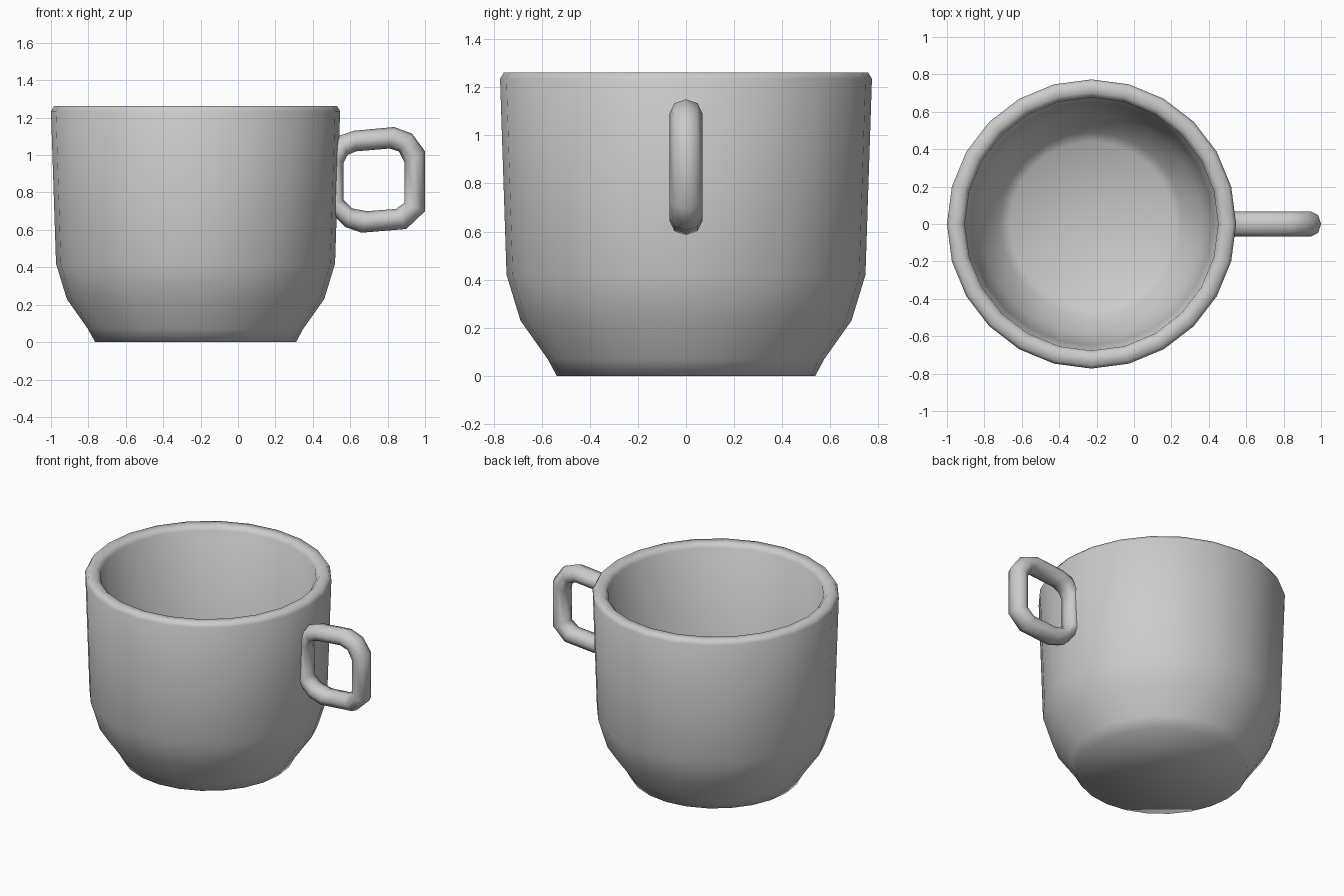
import bpy, bmesh, math

if "Cube" in bpy.data.objects:
    bpy.data.objects.remove(bpy.data.objects["Cube"])

grey = bpy.data.materials.new("light grey")
grey.diffuse_color = (0.6, 0.6, 0.6, 1)
grey.use_nodes = True
grey.node_tree.nodes["Principled BSDF"].inputs["Base Color"].default_value = grey.diffuse_color


def finish(name, bm):
    bmesh.ops.recalc_face_normals(bm, faces=bm.faces[:])
    for f in bm.faces:
        f.smooth = True
    me = bpy.data.meshes.new(name)
    bm.to_mesh(me)
    bm.free()
    me.materials.append(grey)
    ob = bpy.data.objects.new(name, me)
    bpy.context.collection.objects.link(ob)
    return ob


def bridge(bm, a, b):
    n = len(a)
    for i in range(n):
        bm.faces.new((a[i], a[(i + 1) % n], b[(i + 1) % n], b[i]))


# Cup body: 24-sided lathe, outer wall up over the rim and down the inside
CX, SIDES = -0.227, 24
profile = [(0.537, 0), (0.575, 0.07), (0.688, 0.23), (0.746, 0.42),
           (0.773, 1.235), (0.757, 1.262), (0.702, 1.262), (0.677, 1.235),
           (0.648, 0.45), (0.595, 0.28), (0.49, 0.14), (0.44, 0.10)]
bm = bmesh.new()
rings = []
for r, z in profile:
    rings.append([bm.verts.new((CX + r * math.cos(2 * math.pi * i / SIDES),
                                r * math.sin(2 * math.pi * i / SIDES), z))
                  for i in range(SIDES)])
for a, b in zip(rings, rings[1:]):
    bridge(bm, a, b)
bm.faces.new(rings[0])
bm.faces.new(rings[-1])
finish("cup_body", bm)

# Handle: closed rounded loop given by outer and inner edge points (x, z)
outer = [(0.47, 1.02), (0.545, 1.105), (0.62, 1.13), (0.835, 1.15),
         (0.93, 1.115), (1.0, 1.02), (1.0, 0.70), (0.90, 0.605),
         (0.66, 0.585), (0.575, 0.615), (0.47, 0.72)]
inner = [(0.565, 0.96), (0.585, 1.0), (0.63, 1.02), (0.81, 1.035),
         (0.86, 1.02), (0.89, 0.96), (0.89, 0.745), (0.845, 0.712),
         (0.69, 0.70), (0.61, 0.715), (0.565, 0.76)]
bm = bmesh.new()
rings = []
for (ox, oz), (ix, iz) in zip(outer, inner):
    ring = []
    for k in range(8):
        a = k * math.pi / 4
        t = (1 + math.cos(a)) / 2
        ring.append(bm.verts.new((ix + (ox - ix) * t, 0.068 * math.sin(a),
                                  iz + (oz - iz) * t)))
    rings.append(ring)
for i in range(len(rings)):
    bridge(bm, rings[i], rings[(i + 1) % len(rings)])
finish("handle", bm)
